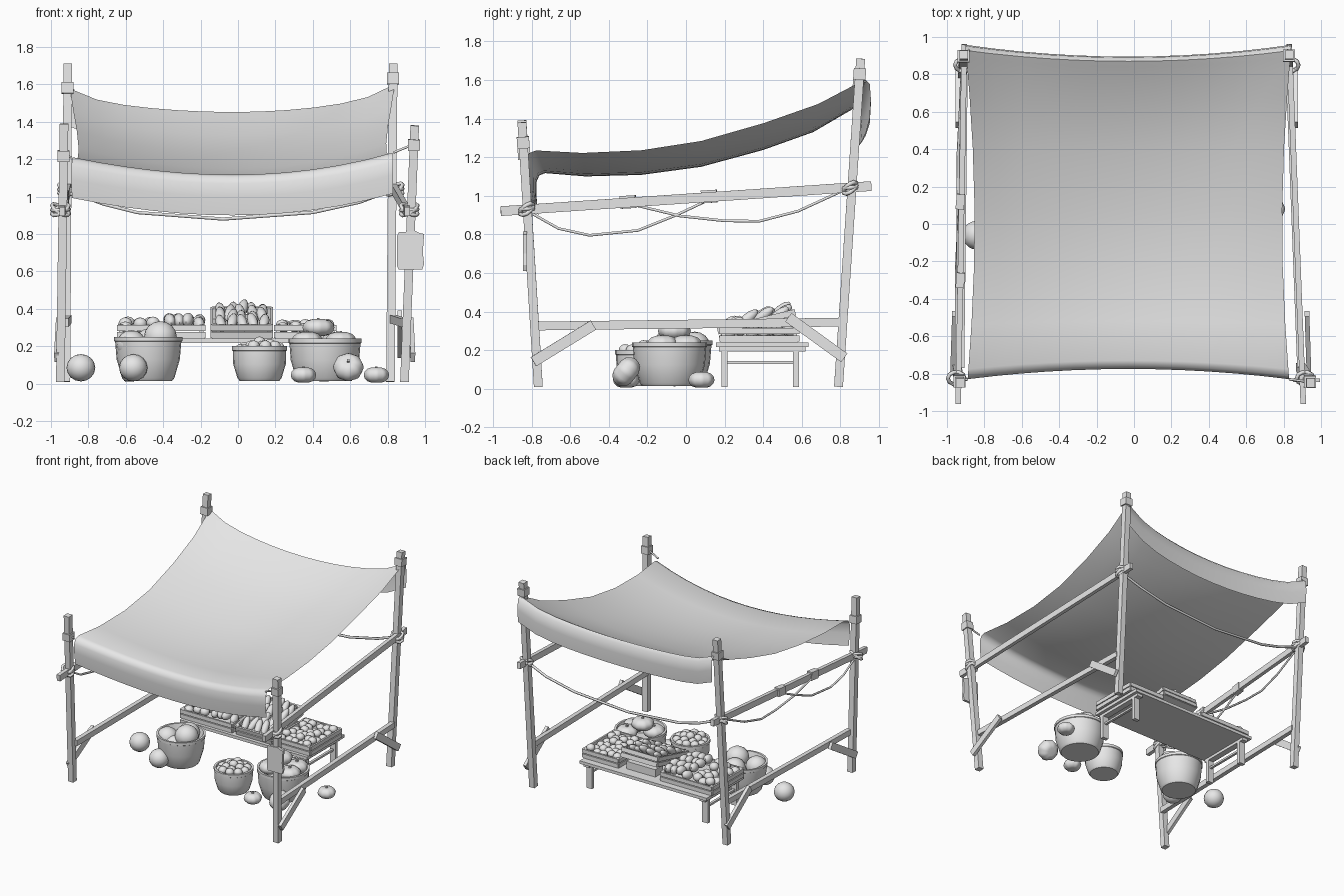
import bpy, bmesh, math, random
from mathutils import Vector, Matrix

random.seed(4)
cube = bpy.data.objects.get("Cube")
if cube:
    bpy.data.objects.remove(cube, do_unlink=True)

grey = bpy.data.materials.new("plain grey")
grey.use_nodes = True
grey.diffuse_color = (0.8, 0.8, 0.8, 1)
grey.node_tree.nodes["Principled BSDF"].inputs["Base Color"].default_value = (0.8, 0.8, 0.8, 1)


def finish(name, bm, smooth=False):
    bmesh.ops.recalc_face_normals(bm, faces=bm.faces)
    mesh = bpy.data.meshes.new(name)
    bm.to_mesh(mesh)
    bm.free()
    mesh.materials.append(grey)
    obj = bpy.data.objects.new(name, mesh)
    bpy.context.collection.objects.link(obj)
    if smooth:
        bpy.ops.object.select_all(action='DESELECT')
        bpy.context.view_layer.objects.active = obj
        obj.select_set(True)
        bpy.ops.object.shade_smooth_by_angle(angle=math.radians(45))


def add_box(bm, centre, size, frame=Matrix()):
    bmesh.ops.create_cube(bm, size=1, matrix=frame @ Matrix.Translation(centre) @ Matrix.Diagonal((*size, 1)))


def along(a, b):
    """Frame at the middle of a-b with its z axis along it."""
    a, b = Vector(a), Vector(b)
    z = (b - a).normalized()
    x = (Vector((0, 1, 0)) if abs(z.z) > 0.8 else Vector((0, 0, 1))).cross(z).normalized()
    rot = Matrix((x, z.cross(x), z)).transposed().to_4x4()
    return Matrix.Translation((a + b) / 2) @ rot, (b - a).length


def beam(name, a, b, w=0.05, d=0.05):
    bm = bmesh.new()
    frame, length = along(a, b)
    add_box(bm, (0, 0, 0), (w, d, length), frame)
    finish(name, bm)


def rope(name, points, radius=0.008, closed=False):
    curve = bpy.data.curves.new(name, 'CURVE')
    curve.dimensions = '3D'
    curve.bevel_depth = radius
    curve.bevel_resolution = 1
    spline = curve.splines.new('POLY')
    spline.points.add(len(points) - 1)
    for p, co in zip(spline.points, points):
        p.co = (*co, 1)
    spline.use_cyclic_u = closed
    curve.materials.append(grey)
    obj = bpy.data.objects.new(name, curve)
    bpy.context.collection.objects.link(obj)


def add_ball(bm, loc, scale, rot=Matrix(), ribs=0, segs=14):
    new = bmesh.ops.create_uvsphere(bm, u_segments=segs, v_segments=8, radius=1)["verts"]
    for v in new:
        if ribs:
            k = 1 + 0.03 * math.cos(ribs * math.atan2(v.co.y, v.co.x))
            dip = 1 - 0.25 * math.exp(-9 * (v.co.x ** 2 + v.co.y ** 2))
            v.co = (v.co.x * k, v.co.y * k, v.co.z * dip)
        v.co = Vector(loc) + rot.to_3x3() @ Vector([c * s for c, s in zip(v.co, scale)])


def pumpkin(name, loc, r, h, tilt=0.0):
    bm = bmesh.new()
    rot = Matrix.Rotation(tilt, 4, 'X')
    add_ball(bm, loc, (r, r, h), rot, ribs=8, segs=32)
    add_box(bm, (0, 0, h * 0.78), (0.014, 0.014, 0.02), Matrix.Translation(loc) @ rot)
    finish(name, bm, True)


def balls(name, items):
    bm = bmesh.new()
    for loc, r in items:
        add_ball(bm, loc, (r, r, r * 0.95), segs=20)
    finish(name, bm, True)


# Frame posts with sleeve bands near their tops
posts = {
    "front_left": ((0.89, -0.765, 0.01), (0.945, -0.85, 1.38), 1.275),
    "front_right": ((-0.95, -0.765, 0.01), (-0.93, -0.85, 1.39), 1.215),
    "back_left": ((0.815, 0.79, 0.01), (0.83, 0.905, 1.71), 1.63),
    "back_right": ((-0.92, 0.79, 0.01), (-0.91, 0.905, 1.71), 1.58),
}
for name, (a, b, z) in posts.items():
    beam(name + "_post", a, b, 0.046, 0.046)
    at = Vector(a).lerp(Vector(b), z / b[2])
    step = (Vector(b) - Vector(a)).normalized() * 0.03
    beam(name + "_band", at - step, at + step, 0.064, 0.064)

# Side rails, lower rails and corner braces
for side, s, f, b in (("left", 1, 0.905, 0.83), ("right", -1, 0.94, 0.907)):
    beam(side + "_upper_rail", (s * f, -0.96, 0.92), (s * b, 0.96, 1.05), 0.03, 0.05)
    beam(side + "_lower_rail", (s * (f - 0.015), -0.77, 0.325), (s * b, 0.8, 0.345), 0.035, 0.045)
    beam(side + "_front_brace", (s * (f + 0.03), -0.79, 0.14), (s * (f + 0.02), -0.48, 0.33), 0.025, 0.055)
    beam(side + "_back_brace", (s * (b + 0.035), 0.53, 0.37), (s * (b + 0.035), 0.82, 0.16), 0.025, 0.055)
    # Lashings where rails cross posts
    for end, x, y, z in (("front", f + 0.01, -0.825, 0.93), ("back", b + 0.005, 0.85, 1.04)):
        for k, lean in enumerate((-0.5, 0.5, 0.05)):
            ring = [(s * x + 0.045 * math.cos(t), y + 0.034 * math.sin(t),
                     z + 0.045 * lean * math.cos(t) + 0.04 * abs(lean) * math.sin(t))
                    for t in (i * math.tau / 10 for i in range(10))]
            rope(f"{side}_{end}_lashing_{k}", ring, 0.011, True)
for k, y in enumerate((-0.3, 0.12)):
    z = 0.92 + (y + 0.96) * 0.068
    beam(f"rail_clip_{k}", (-0.932, y - 0.04, z), (-0.925, y + 0.04, z + 0.005), 0.045, 0.066)

# Cloth awning with hanging front and back flaps
profile = [(-0.765, 0.9), (-0.775, 1.0), (-0.775, 1.07), (-0.76, 1.105), (-0.73, 1.117), (-0.52, 1.1),
           (-0.23, 1.108), (0.08, 1.15), (0.4, 1.237), (0.66, 1.33), (0.84, 1.435), (0.87, 1.452),
           (0.89, 1.43), (0.895, 1.35), (0.89, 1.25)]
bm = bmesh.new()
cols = 12
rows = []
for y, z in profile:
    half = 0.822 + 0.04 * (y / 0.8) ** 2
    back = max(0, y) / 0.87
    sag = 0.12 + 0.02 * y
    row = []
    for i in range(cols + 1):
        u = 2 * i / cols - 1
        lift = sag * ((1 - 0.35 * back) * u ** 2 + 0.35 * back * u ** 8)
        reach = (0.045 if y > 0 else 0.06) * (y / 0.8) ** 3 * u * u
        row.append(bm.verts.new((-0.03 + half * u, y + reach, z + lift + 0.012 * u * u * u)))
    rows.append(row)
for r0, r1 in zip(rows, rows[1:]):
    for i in range(cols):
        bm.faces.new((r0[i], r0[i + 1], r1[i + 1], r1[i]))
finish("awning_cloth", bm, True)

# Ropes: swags and corner ties
rope("back_swag", [(-0.9, 0.85, 1.03), (-0.72, 0.86, 0.96), (-0.54, 0.86, 0.915), (-0.08, 0.86, 0.88),
                   (0.4, 0.86, 0.915), (0.65, 0.86, 0.97), (0.81, 0.85, 1.03)], 0.01)
rope("side_swag_front", [(-0.95, -0.82, 0.92), (-0.95, -0.66, 0.83), (-0.95, -0.5, 0.795), (-0.95, -0.25, 0.82),
                         (-0.94, -0.05, 0.9), (-0.93, 0.12, 0.98)])
rope("side_swag_back", [(-0.94, -0.3, 0.96), (-0.94, -0.03, 0.895), (-0.94, 0.2, 0.87), (-0.94, 0.38, 0.868),
                        (-0.93, 0.58, 0.92), (-0.92, 0.82, 1.03)])
for name, a, b in (("front_left", (0.83, -0.83, 1.235), (0.94, -0.845, 1.28)),
                   ("front_right", (-0.89, -0.83, 1.21), (-0.935, -0.84, 1.22)),
                   ("back_left", (0.82, 0.93, 1.59), (0.83, 0.9, 1.63)),
                   ("back_right", (-0.88, 0.93, 1.57), (-0.91, 0.9, 1.58))):
    rope(name + "_tie", [a, b], 0.007)

# Hanging board on the front post
bm = bmesh.new()
outline = [(0.85, 0.63), (0.86, 0.61), (0.985, 0.61), (0.995, 0.64), (0.988, 0.7), (0.995, 0.8),
           (0.97, 0.805), (0.95, 0.815), (0.86, 0.81), (0.85, 0.79)]
face = bm.faces.new([bm.verts.new((x, -0.845, z)) for x, z in outline])
ext = bmesh.ops.extrude_face_region(bm, geom=[face])
bmesh.ops.translate(bm, verts=[g for g in ext["geom"] if isinstance(g, bmesh.types.BMVert)], vec=(0, 0.02, 0))
finish("hanging_board", bm)

# Table
bm = bmesh.new()
add_box(bm, (-0.06, 0.395, 0.228), (1.14, 0.48, 0.024))
for x in (-0.58, 0.46):
    for y in (0.2, 0.57):
        add_box(bm, (x, y, 0.115), (0.05, 0.03, 0.21))
    add_box(bm, (x, 0.385, 0.135), (0.02, 0.36, 0.016))
    add_box(bm, (x, 0.395, 0.205), (0.05, 0.45, 0.022))
finish("table", bm)


# Slatted crates
def crate(name, frame, w, d, h):
    bm = bmesh.new()
    add_box(bm, (0, 0, 0.008), (w, d, 0.016), frame)
    for s in (-1, 1):
        for k in (0.27, 0.78):
            add_box(bm, (0, s * d / 2, k * h), (w, 0.014, h * 0.42), frame)
            add_box(bm, (s * w / 2, 0, k * h), (0.014, d, h * 0.42), frame)
        for t in (-1, 1):
            add_box(bm, (s * (w / 2 - 0.015), t * (d / 2 - 0.015), h / 2), (0.022, 0.022, h), frame)
    finish(name, bm)


tilted = Matrix.Translation((0.02, 0.38, 0.288)) @ Matrix.Rotation(0.24, 4, 'X')
crate("left_crate", Matrix.Translation((0.36, 0.38, 0.24)), 0.32, 0.4, 0.075)
crate("right_crate", Matrix.Translation((-0.41, 0.38, 0.24)), 0.46, 0.4, 0.075)
crate("tilted_crate", tilted, 0.32, 0.4, 0.078)
bm = bmesh.new()
add_box(bm, (0.02, 0.5, 0.27), (0.26, 0.1, 0.06))
finish("crate_prop", bm)


# Produce heaped in the crates
def heap(name, frame, w, d, nx, ny, z, scale, lean=0.0):
    bm = bmesh.new()
    for i in range(nx):
        for j in range(ny):
            loc = frame @ Vector(((i + 0.5) / nx * w - w / 2 + random.uniform(-0.01, 0.01),
                                  (j + 0.5) / ny * d - d / 2 + random.uniform(-0.01, 0.01),
                                  z + random.uniform(-0.014, 0.014)))
            rot = Matrix.Rotation(random.uniform(-0.3, 0.3), 3, 'Z') @ Matrix.Rotation(lean, 3, 'X')
            add_ball(bm, loc, scale, rot, segs=12)
    finish(name, bm, True)


heap("left_crate_fruit", Matrix.Translation((0.36, 0.38, 0.24)), 0.29, 0.37, 5, 6, 0.063, (0.033, 0.033, 0.028))
heap("right_crate_fruit", Matrix.Translation((-0.53, 0.38, 0.24)), 0.2, 0.37, 3, 5, 0.072, (0.037, 0.037, 0.033))
heap("right_crate_roots", Matrix.Translation((-0.29, 0.38, 0.24)), 0.22, 0.36, 4, 4, 0.088, (0.03, 0.05, 0.036), 0.3)
heap("tilted_crate_gourds", tilted, 0.28, 0.34, 5, 4, 0.075, (0.027, 0.027, 0.066), -0.9)


# Round baskets
def basket(name, x, y, r0, r1, h):
    bm = bmesh.new()
    shape = [(0, 0.015), (r0 - 0.012, 0.015), (r0, 0.03), ((r0 + r1) / 2 + 0.008, h * 0.52), (r1 - 0.005, h - 0.025),
             (r1, h - 0.022), (r1, h), (r1 - 0.016, h), (r0 - 0.006, h * 0.55), (0, h * 0.55)]
    pts = [bm.verts.new((x + r, y, z)) for r, z in shape]
    edges = [bm.edges.new(p) for p in zip(pts, pts[1:])]
    bmesh.ops.spin(bm, geom=pts + edges, cent=(x, y, 0), axis=(0, 0, 1), angle=math.tau, steps=24)
    bmesh.ops.remove_doubles(bm, verts=bm.verts, dist=0.0005)
    finish(name, bm, True)


basket("right_basket", -0.48, -0.045, 0.14, 0.182, 0.25)
basket("middle_basket", 0.115, -0.22, 0.118, 0.147, 0.2)
basket("left_basket", 0.465, -0.085, 0.155, 0.195, 0.24)
balls("right_basket_melons", [((-0.57, -0.09, 0.21), 0.08), ((-0.415, -0.065, 0.25), 0.088),
                              ((-0.47, 0.045, 0.22), 0.08), ((-0.5, -0.11, 0.18), 0.07)])
fruit = [((0.115 + r * math.cos(a), -0.22 + r * math.sin(a), z + random.uniform(-0.012, 0.012)), 0.033)
         for n, r, z in ((10, 0.1, 0.188), (5, 0.055, 0.205), (1, 0, 0.21))
         for a in (i * math.tau / n for i in range(n))]
balls("middle_basket_fruit", fruit)
for k, (x, y, z, r) in enumerate(((0.43, -0.06, 0.3, 0.083), (0.37, -0.12, 0.23, 0.08),
                                  (0.55, -0.12, 0.23, 0.08), (0.53, 0.0, 0.23, 0.08))):
    pumpkin(f"basket_pumpkin_{k}", (x, y, z), r, 0.052)

# Produce on the ground
balls("ground_melons", [((-0.84, -0.06, 0.085), 0.077), ((-0.56, -0.21, 0.085), 0.076)])
pumpkin("ground_pumpkin_front", (0.35, -0.31, 0.046), 0.066, 0.047)
pumpkin("ground_pumpkin_tilted", (0.59, -0.31, 0.088), 0.08, 0.065, 0.9)
pumpkin("ground_pumpkin_side", (0.74, 0.08, 0.046), 0.066, 0.047)
